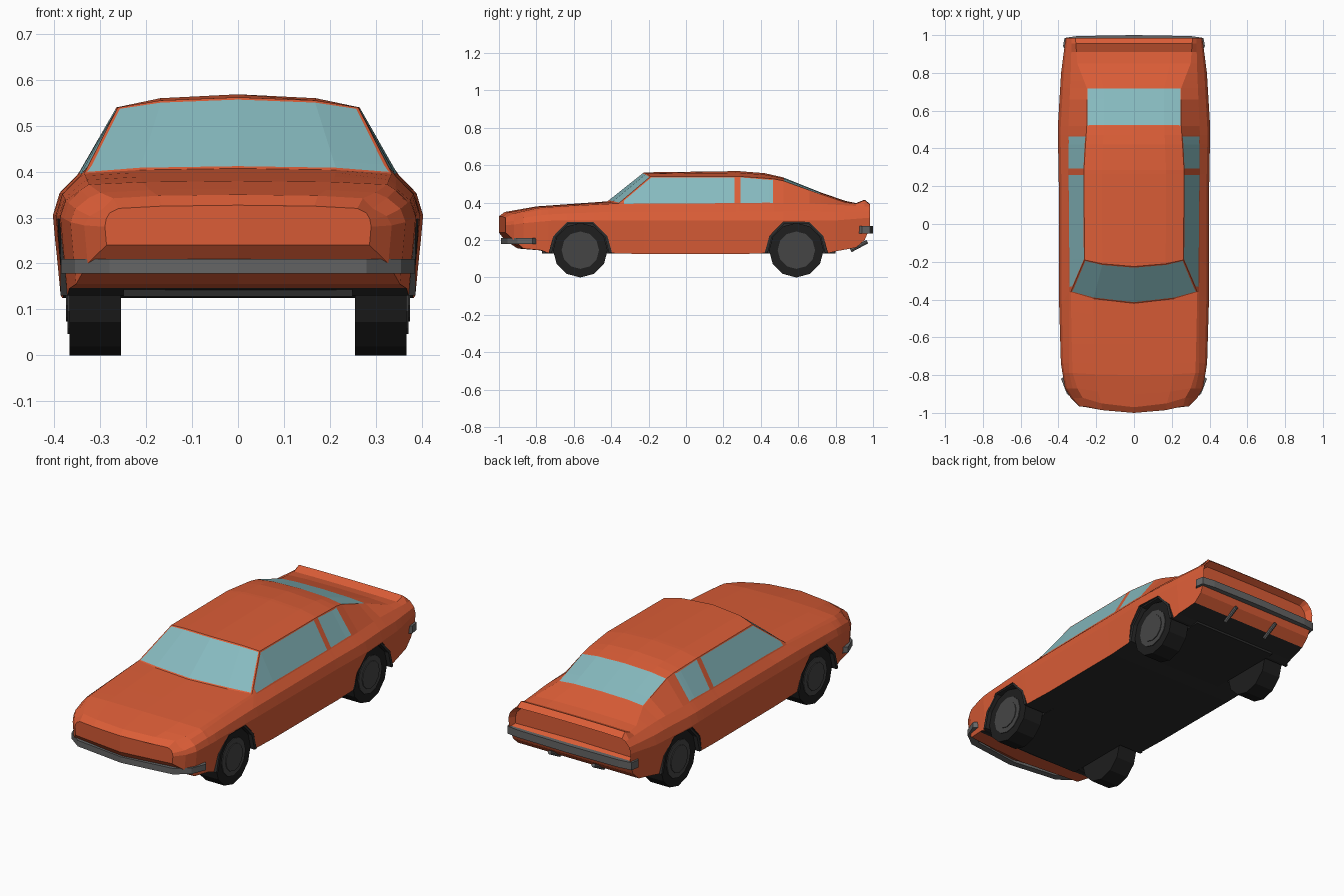
import bpy
import bmesh
from math import radians
from mathutils import Vector

default_cube = bpy.data.objects.get("Cube")
if default_cube:
    bpy.data.objects.remove(default_cube, do_unlink=True)


def make_material(name, red, green, blue):
    material = bpy.data.materials.new(name)
    material.use_nodes = True
    colour = (red, green, blue, 1)
    material.diffuse_color = colour
    material.node_tree.nodes["Principled BSDF"].inputs["Base Color"].default_value = colour
    return material


paint = make_material("orange paint", .71, .11, .038)
glass = make_material("pale teal glass", .24, .49, .52)
chrome = make_material("grey metal", .13, .13, .13)
rubber = make_material("black rubber", .013, .013, .013)
lining = make_material("dark lining", .025, .025, .025)
rim_grey = make_material("rim grey", .06, .06, .06)


def finish(bm, name, *materials):
    """Turn a bmesh into a named object."""
    bmesh.ops.recalc_face_normals(bm, faces=bm.faces[:])
    mesh = bpy.data.meshes.new(name)
    bm.to_mesh(mesh)
    bm.free()
    for material in materials:
        mesh.materials.append(material)
    thing = bpy.data.objects.new(name, mesh)
    bpy.context.collection.objects.link(thing)
    return thing


def sample(profile, y):
    """Linear interpolation along a list of (y, value) points."""
    if y <= profile[0][0]:
        return profile[0][1]
    for (ya, a), (yb, b) in zip(profile, profile[1:]):
        if y <= yb:
            return a + (b - a) * (y - ya) / (yb - ya)
    return profile[-1][1]


# Wheel positions and arch outline
front_axle, rear_axle, wheel_radius = -.565, .59, .146
arch = [(-.17, .13), (-.145, .22), (-.07, .297), (.07, .297), (.145, .22), (.17, .13)]


def arch_at(axle):
    return [(axle + dy, z) for dy, z in arch]


# Body profiles along the length
sill_z = ([(-1, .24), (-.97, .2), (-.9, .155), (-.78, .145)] + arch_at(front_axle)
          + [(-.38, .125), (.4, .125)] + arch_at(rear_axle)
          + [(.8, .14), (.91, .16), (.955, .2), (.985, .27)])
waist_x = [(-1, .29), (-.97, .335), (-.9, .365), (-.74, .387), (-.4, .397),
           (.2, .397), (.5, .404), (.8, .386), (.985, .362)]
waist_z = [(-1, .28), (-.9, .29), (-.7, .305), (.8, .305), (.985, .32)]
shoulder_x = [(-1, .28), (-.9, .325), (-.8, .343), (.45, .35), (.8, .335), (.985, .33)]
shoulder_z = [(-1, .31), (-.9, .343), (-.8, .36), (-.42, .388), (.7, .395), (.985, .378)]
edge_x = [(-1, .26), (-.9, .3), (-.8, .325), (-.42, .335), (-.225, .262), (.3, .265),
          (.52, .25), (.72, .25), (.85, .3), (.985, .31)]
edge_z = [(-1, .32), (-.97, .342), (-.8, .372), (-.42, .396), (-.225, .54), (.3, .54),
          (.47, .527), (.52, .517), (.72, .445), (.85, .402), (.91, .395),
          (.955, .413), (.985, .388)]
top_z = [(-1, .327), (-.97, .35), (-.8, .38), (-.42, .407), (-.225, .562), (-.05, .573),
         (.38, .567), (.52, .535), (.72, .455), (.85, .41), (.91, .398),
         (.955, .416), (.985, .392)]
bow = [(-1, .035), (-.97, .05), (-.9, .03), (-.74, 0), (-.6, 0),
       (-.42, .06), (-.225, .035), (0, 0)]


def half_section(y):
    """Points from the bottom centre up to the top centre."""
    wx, wz = sample(waist_x, y), sample(waist_z, y)
    sx, sz = sample(shoulder_x, y), sample(shoulder_z, y)
    ex, ez = sample(edge_x, y), sample(edge_z, y)
    low, top = sample(sill_z, y), sample(top_z, y)
    outline = [(0, low), (wx - .09 * (wz - low), low), (wx, wz),
               (wx + (sx - wx) * .27, wz + (sz - wz) * .55), (sx, sz),
               (ex, ez), (ex * .64, ez + (top - ez) * .7), (0, top)]
    points = []
    for column, (x, z) in enumerate(outline):
        curved = column > 3 or y < -.7
        shift = sample(bow, y) * min(1, x / ex) ** 2 if curved else 0
        points.append(Vector((x, y + shift, z)))
    return points


# Body shell, lofted through the stations
stations = sorted({round(y, 3) for y, _ in sill_z + top_z + [(.265, 0), (.287, 0), (.47, 0)]}
                  - {.38, .4, -.38, -.05})
bm = bmesh.new()
rings = []
for y in stations:
    half = half_section(y)
    mirrored = [Vector((-p.x, p.y, p.z)) for p in half[-2:0:-1]]
    rings.append([bm.verts.new(p) for p in half + mirrored])

count = len(rings[0])
regions = {"windscreen": [], "rear_glass": [], "left_door": [], "right_door": [],
           "left_quarter": [], "right_quarter": []}
for i, (ring, following) in enumerate(zip(rings, rings[1:])):
    start, end = stations[i], stations[i + 1]
    for j in range(count):
        k = (j + 1) % count
        face = bm.faces.new((ring[j], ring[k], following[k], following[j]))
        strip = min(j, count - 1 - j)
        side = "left" if j < count / 2 else "right"
        if strip == 0 and start > -.9 and end < .92:
            face.material_index = 2
        elif strip == 4 and start >= -.4 and end <= .27:
            regions[side + "_door"].append(face)
        elif strip == 4 and start >= .28 and end <= .48:
            regions[side + "_quarter"].append(face)
        elif strip > 4 and start >= -.43 and end <= -.2:
            regions["windscreen"].append(face)
        elif strip > 4 and start >= .51 and end <= .73:
            regions["rear_glass"].append(face)

# Nose and recessed tail panel
middle = count // 2
caps = []
for ring in (rings[0], rings[-1]):
    caps.append([bm.faces.new(ring[:middle + 1]), bm.faces.new(ring[middle:] + ring[:1])])
bmesh.ops.recalc_face_normals(bm, faces=bm.faces[:])
bmesh.ops.inset_region(bm, faces=caps[1], thickness=.018, depth=-.035)

# Windows framed by thin pillars
for name, faces in regions.items():
    bmesh.ops.inset_region(bm, faces=faces, thickness=.004 if name == "rear_glass" else .008)
    for face in faces:
        face.material_index = 1
finish(bm, "body", paint, glass, lining)


def box(name, low, high, material):
    bm = bmesh.new()
    bmesh.ops.create_cube(bm, size=1)
    for v in bm.verts:
        v.co = [(a + b) / 2 + c * (b - a) for a, b, c in zip(low, high, v.co)]
    return finish(bm, name, material)


def solid_strip(name, outer, inner, offset, material):
    """A band between two matching paths, thickened by an offset vector."""
    bm = bmesh.new()
    loops = []
    for a, b in zip(outer, inner):
        a, b, o = Vector(a), Vector(b), Vector(offset)
        loops.append([bm.verts.new(p) for p in (a, b, b + o, a + o)])
    for one, two in zip(loops, loops[1:]):
        for j in range(4):
            k = (j + 1) % 4
            bm.faces.new((one[j], one[k], two[k], two[j]))
    bm.faces.new(loops[0])
    bm.faces.new(loops[-1])
    return finish(bm, name, material)


def bumper(name, half_path, low, high):
    path = [(-x, y) for x, y in half_path[:0:-1]] + half_path
    outer = [(x, y, low) for x, y in path]
    inner = [(x * .92, y * .965, low) for x, y in path]
    return solid_strip(name, outer, inner, (0, 0, high - low), chrome)


bumper("front_bumper", [(0, -.99), (.28, -.955), (.355, -.9), (.386, -.82)], .178, .21)
bumper("rear_bumper", [(0, 1), (.3, .995), (.368, .985), (.376, .94)], .235, .275)
box("underbody", (-.25, -.77, .128), (.25, .8, .3), lining)


def disc(name, x, y, radius, width, material):
    bpy.ops.mesh.primitive_cylinder_add(vertices=12, radius=radius, depth=width,
                                        location=(x, y, wheel_radius),
                                        rotation=(0, radians(90), 0))
    part = bpy.context.object
    part.name = name
    part.data.materials.append(material)


# Wheels and arch linings
for end, axle in (("front", front_axle), ("rear", rear_axle)):
    for side, s in (("left", 1), ("right", -1)):
        label = end + "_" + side
        disc(label + "_tyre", s * .311, axle, wheel_radius, .112, rubber)
        disc(label + "_rim", s * .36, axle, .1, .022, rim_grey)
        disc(label + "_hub", s * .365, axle, .072, .02, rim_grey)
        outer = [(s * .25, y, z) for y, z in arch_at(axle)]
        inner = [(x, axle + (y - axle) * .9, wheel_radius + (z - wheel_radius) * .95)
                 for x, y, z in outer]
        solid_strip(label + "_arch_lining", outer, inner, (s * .137, 0, 0), lining)

# Exhaust pipes
for side, s in (("left", 1), ("right", -1)):
    bpy.ops.mesh.primitive_cylinder_add(vertices=8, radius=.01, depth=.1,
                                        location=(s * .13, .925, .168),
                                        rotation=(radians(-62), 0, 0))
    pipe = bpy.context.object
    pipe.name = side + "_exhaust"
    pipe.data.materials.append(chrome)
